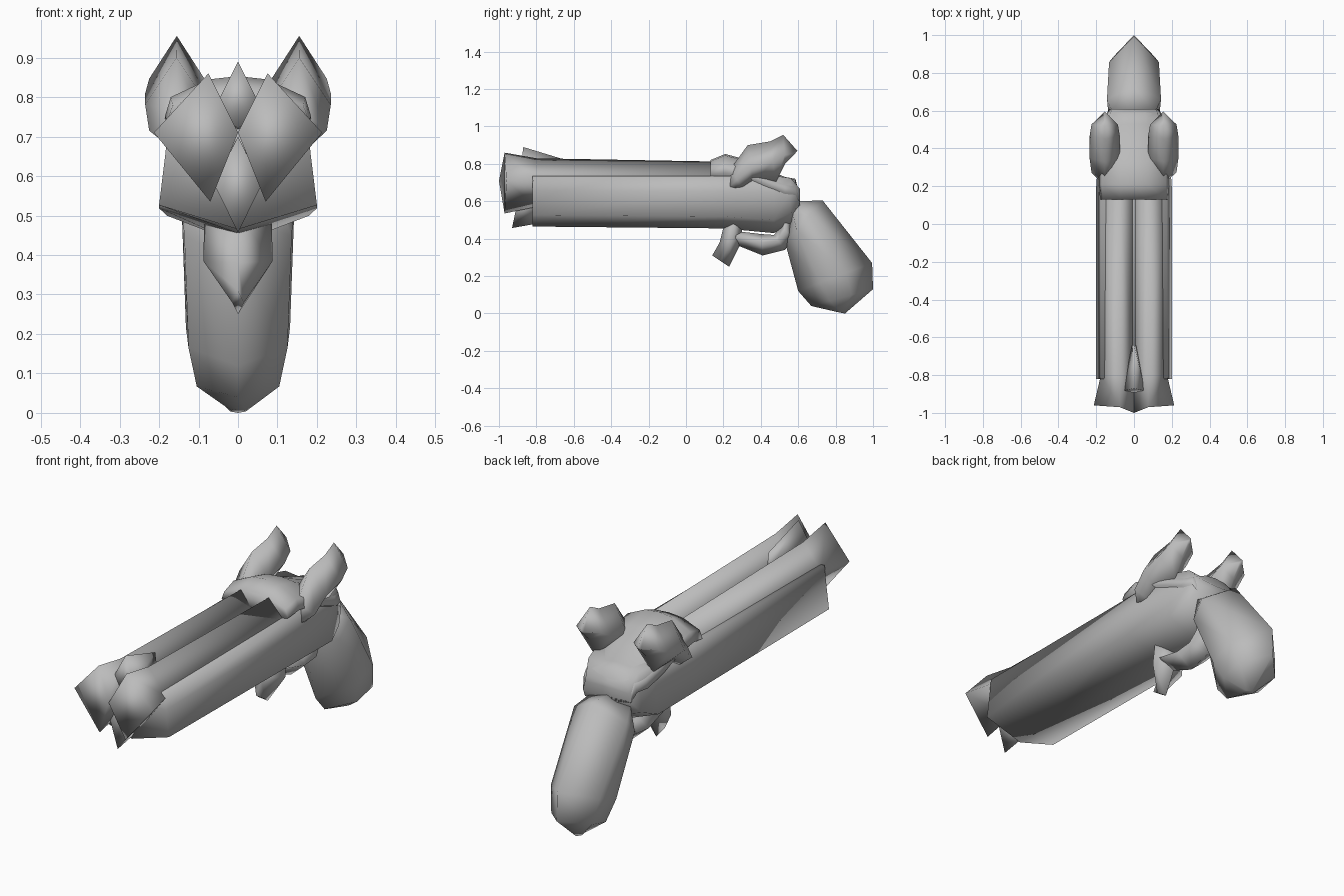
import bpy
import bmesh

cube = bpy.data.objects.get("Cube")
if cube:
    bpy.data.objects.remove(cube)

grey = bpy.data.materials.new("plain grey")
grey.use_nodes = True
grey.diffuse_color = (0.5, 0.5, 0.5, 1)
bsdf = grey.node_tree.nodes["Principled BSDF"]
bsdf.inputs["Base Color"].default_value = (0.5, 0.5, 0.5, 1)
bsdf.inputs["Roughness"].default_value = 0.8


def loft(name, rings):
    """Skin closed rings of points, cap both ends and shade smooth."""
    bm = bmesh.new()
    loops = [[bm.verts.new(p) for p in ring] for ring in rings]
    for one, two in zip(loops, loops[1:]):
        n = len(one)
        for i in range(n):
            j = (i + 1) % n
            bm.faces.new((one[i], one[j], two[j], two[i]))
    bm.faces.new(loops[0])
    bm.faces.new(loops[-1])
    bmesh.ops.recalc_face_normals(bm, faces=bm.faces)
    for face in bm.faces:
        face.smooth = True
    mesh = bpy.data.meshes.new(name)
    bm.to_mesh(mesh)
    bm.free()
    mesh.materials.append(grey)
    obj = bpy.data.objects.new(name, mesh)
    bpy.context.collection.objects.link(obj)
    return obj


def ring(a, b, w, profile=((0.5, 1),), cx=0):
    """Symmetric section from a to b (y, z); profile holds (fraction, width)."""
    def at(t, x):
        return (cx + x * w, a[0] + (b[0] - a[0]) * t, a[1] + (b[1] - a[1]) * t)
    right = [at(t, x) for t, x in profile]
    left = [at(t, -x) for t, x in reversed(profile)]
    return [at(0, 0)] + right + [at(1, 0)] + left


def body(name, sections, profile):
    """Loft upright sections given as (y, bottom, top, half width)."""
    return loft(name, [ring((y, lo), (y, hi), w, profile)
                       for y, lo, hi, w in sections])


# Stock under the barrels, tapering into the wrist
body("stock", [(-0.82, 0.465, 0.72, 0.2), (0.2, 0.455, 0.72, 0.2),
               (0.47, 0.43, 0.72, 0.18), (0.56, 0.48, 0.71, 0.155),
               (0.61, 0.57, 0.66, 0.13)],
     ((0.24, 1), (0.75, 0.92), (1.06, 0.88)))

# Receiver hump behind the barrels
body("receiver", [(0.13, 0.66, 0.82, 0.18), (0.21, 0.65, 0.853, 0.185),
                  (0.33, 0.64, 0.82, 0.185), (0.43, 0.6, 0.77, 0.18),
                  (0.53, 0.56, 0.73, 0.165), (0.585, 0.56, 0.72, 0.145),
                  (0.61, 0.57, 0.62, 0.13)],
     ((0.5, 1), (0.74, 0.92), (0.96, 0.4)))

# Twin diamond barrels with flared muzzles, and the two hammers
for side, label in ((1, "left"), (-1, "right")):
    barrel = []
    for y, tilt, top, low, outer in ((-0.97, 0.03, 0.86, 0.535, 0.213),
                                     (-0.8, 0, 0.83, 0.57, 0.175),
                                     (0.18, 0, 0.812, 0.57, 0.168)):
        barrel.append([(side * 0.075, y, top), (side * outer, y + tilt / 3, 0.71),
                       (side * 0.07, y, low), (0, y - tilt, 0.71)])
    loft(label + "_barrel", barrel)

    hammer = []
    for a, b, w, t in (((0.26, 0.65), (0.2, 0.7), 0.02, 0.5),
                       ((0.31, 0.66), (0.235, 0.77), 0.07, 0.5),
                       ((0.36, 0.7), (0.33, 0.9), 0.08, 0.4),
                       ((0.48, 0.7), (0.45, 0.92), 0.08, 0.5),
                       ((0.53, 0.8), (0.52, 0.955), 0.07, 0.3),
                       ((0.575, 0.845), (0.595, 0.87), 0.01, 0.5)):
        hammer.append(ring(a, b, w, ((t, 1),), side * 0.155))
    loft(label + "_hammer", hammer)

# Grip
grip_profile = ((0.3, 0.95), (0.65, 1))
loft("grip", [ring(a, b, w, grip_profile) for a, b, w in (
    ((0.56, 0.5), (0.6, 0.6), 0.11),
    ((0.53, 0.38), (0.73, 0.605), 0.143),
    ((0.6, 0.12), (0.995, 0.27), 0.132),
    ((0.67, 0.04), (1.0, 0.13), 0.11),
    ((0.8, 0.01), (0.85, 0), 0.02))])

# Trigger guard: front prong and the bow behind it
loft("guard_prong", [ring(a, b, w) for a, b, w in (
    ((0.21, 0.5), (0.3, 0.5), 0.085),
    ((0.18, 0.38), (0.3, 0.39), 0.088),
    ((0.14, 0.31), (0.23, 0.25), 0.015))])
loft("guard_bow", [ring(a, b, w, ((0.6, 1),)) for a, b, w in (
    ((0.26, 0.37), (0.27, 0.44), 0.07),
    ((0.41, 0.31), (0.4, 0.425), 0.08),
    ((0.53, 0.34), (0.47, 0.42), 0.08),
    ((0.57, 0.4), (0.51, 0.47), 0.07),
    ((0.56, 0.52), (0.5, 0.52), 0.06))])

# Front sight fin and the pointed tip under the muzzles
loft("front_sight", [ring(a, b, w, ((0.3, 1),)) for a, b, w in (
    ((-0.89, 0.72), (-0.87, 0.89), 0.06),
    ((-0.64, 0.71), (-0.64, 0.82), 0.01))])
loft("ramrod_tip", [ring(a, b, w) for a, b, w in (
    ((-0.93, 0.457), (-0.88, 0.7), 0.06),
    ((-0.8, 0.48), (-0.8, 0.7), 0.06))])
